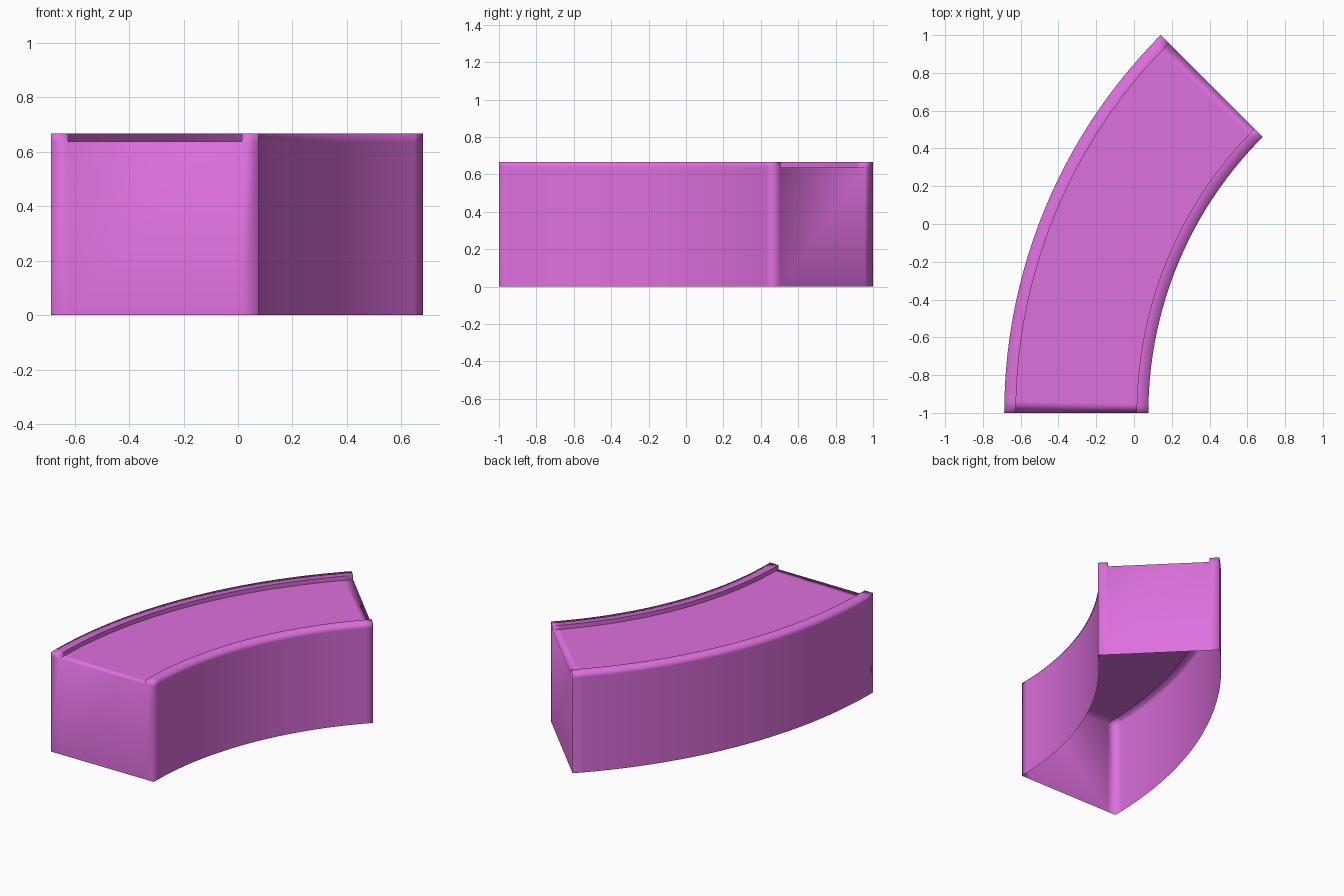
import bpy
import bmesh
from math import sin, cos, radians

cube = bpy.data.objects.get("Cube")
if cube:
    bpy.data.objects.remove(cube, do_unlink=True)

pink = bpy.data.materials.new("orchid_pink")
pink.use_nodes = True
colour = (0.73, 0.16, 0.73, 1)
pink.diffuse_color = colour
pink.node_tree.nodes["Principled BSDF"].inputs["Base Color"].default_value = colour

# Bend dimensions
OUTER, INNER, RAIL = 2.828, 2.065, 0.062
TOP, FLOOR = 0.667, 0.638
CENTRE_X, START_Y, SWEEP = 2.141, -1.0, radians(45)
SEGMENTS, END_ROW = 24, 0.022

# Cross-section as (radius, height): outer wall, rail, floor, rail, inner wall
outer_half = [(OUTER, 0), (OUTER, FLOOR), (OUTER, TOP),
              (OUTER - RAIL, TOP), (OUTER - RAIL, FLOOR)]
inner_half = [(INNER + RAIL, FLOOR), (INNER + RAIL, TOP),
              (INNER, TOP), (INNER, FLOOR), (INNER, 0)]
profile = outer_half + inner_half

# Narrow rows at both ends, even steps between
span = SWEEP - 2 * END_ROW
angles = [0] + [END_ROW + span * i / SEGMENTS for i in range(SEGMENTS + 1)] + [SWEEP]

bm = bmesh.new()


def place(radius, height, angle):
    return bm.verts.new((CENTRE_X - radius * cos(angle),
                         START_Y + radius * sin(angle), height))


# Sweep the cross-section; the underside stays open
rings = [[place(r, z, a) for r, z in profile] for a in angles]
for here, ahead in zip(rings, rings[1:]):
    for i in range(len(profile) - 1):
        bm.faces.new((here[i], here[i + 1], ahead[i + 1], ahead[i]))

# End walls, split into columns under the rails
for ring, angle, flip in ((rings[0], 0, False), (rings[-1], SWEEP, True)):
    foot_out = place(OUTER - RAIL, 0, angle)
    foot_in = place(INNER + RAIL, 0, angle)
    p = ring
    for loop in ((p[0], foot_out, p[4], p[1]),
                 (p[1], p[4], p[3], p[2]),
                 (foot_out, foot_in, p[5], p[4]),
                 (foot_in, p[9], p[8], p[5]),
                 (p[5], p[8], p[7], p[6])):
        bm.faces.new(loop[::-1] if flip else loop)

# Soft shading, with crisp creases where rails meet the floor
for face in bm.faces:
    face.smooth = True
for here, ahead in zip(rings, rings[1:]):
    for i in (3, 4, 5, 6):
        bm.edges.get((here[i], ahead[i])).smooth = False

mesh = bpy.data.meshes.new("curved_channel")
bm.to_mesh(mesh)
bm.free()
mesh.materials.append(pink)
channel = bpy.data.objects.new("curved_channel", mesh)
bpy.context.collection.objects.link(channel)
